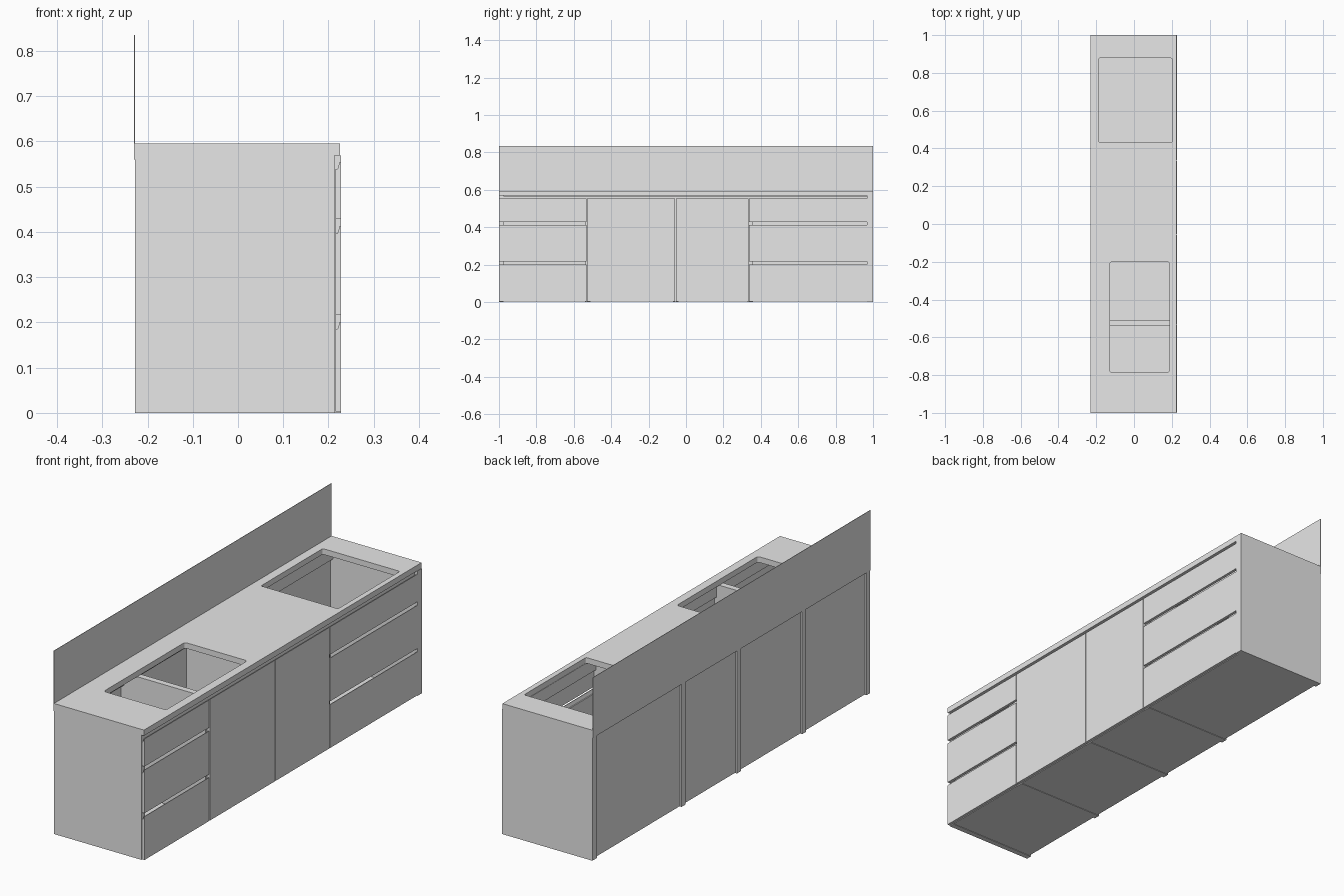
import bpy, bmesh
from mathutils import Vector

default = bpy.data.objects.get("Cube")
if default:
    bpy.data.objects.remove(default, do_unlink=True)

grey = bpy.data.materials.new("plain grey")
grey.use_nodes = True
grey.diffuse_color = (0.8, 0.8, 0.8, 1)
grey.node_tree.nodes["Principled BSDF"].inputs["Base Color"].default_value = (0.8, 0.8, 0.8, 1)


def add_object(name, bm):
    bmesh.ops.recalc_face_normals(bm, faces=bm.faces[:])
    mesh = bpy.data.meshes.new(name)
    bm.to_mesh(mesh)
    bm.free()
    mesh.materials.append(grey)
    obj = bpy.data.objects.new(name, mesh)
    bpy.context.scene.collection.objects.link(obj)
    return obj


def box(name, x, y, z, corner=0):
    """Box from (low, high) ranges; corner rounds the upright edges."""
    bm = bmesh.new()
    bmesh.ops.create_cube(bm, size=1)
    for v in bm.verts:
        v.co = Vector([r[0] if c < 0 else r[1] for c, r in zip(v.co, (x, y, z))])
    if corner:
        upright = [e for e in bm.edges
                   if abs(e.verts[0].co.z - e.verts[1].co.z) > 0.001]
        bmesh.ops.bevel(bm, geom=upright, offset=corner, segments=4,
                        profile=0.5, affect='EDGES')
    return add_object(name, bm)


def extrude_y(name, profile, y):
    """Extrude an x-z profile along y."""
    bm = bmesh.new()
    face = bm.faces.new([bm.verts.new((px, y[0], pz)) for px, pz in profile])
    grown = bmesh.ops.extrude_face_region(bm, geom=[face])["geom"]
    bmesh.ops.translate(bm, vec=(0, y[1] - y[0], 0),
                        verts=[v for v in grown if isinstance(v, bmesh.types.BMVert)])
    return add_object(name, bm)


INNER, OUTER = 0.215, 0.228
BACK = -0.228
UNDER = 0.569      # underside of the worktop
TOP = 0.595


def front(name, y, z):
    """Door or drawer front with a slanted finger grip along its top."""
    grip = z[1] - 0.016
    extrude_y(name, [(INNER, z[0]), (OUTER, z[0]), (OUTER, z[1]),
                     (OUTER - 0.003, z[1]), (INNER + 0.005, grip), (INNER, grip)], y)


# Worktop with two rounded cut-outs
worktop = box("worktop", (BACK, 0.226), (-1, 1), (UNDER, TOP))
cutters = [box("sink_cutter", (-0.128, 0.187), (-0.785, -0.2), (0.5, 0.7), 0.012),
           box("hob_cutter", (-0.187, 0.202), (0.432, 0.878), (0.5, 0.7), 0.008)]
for cutter in cutters:
    mod = worktop.modifiers.new("cut_out", 'BOOLEAN')
    mod.operation = 'DIFFERENCE'
    mod.solver = 'EXACT'
    mod.object = cutter
    cutter.hide_render = True
bpy.context.view_layer.update()
graph = bpy.context.evaluated_depsgraph_get()
worktop_mesh = bpy.data.meshes.new_from_object(worktop.evaluated_get(graph))
worktop.modifiers.clear()
worktop.data = worktop_mesh
for cutter in cutters:
    bpy.data.objects.remove(cutter, do_unlink=True)

# Splash panel behind the worktop
box("splash_panel", (-0.23, BACK), (-1, 1), (0.56, 0.835))

# Carcass: end panels, dividers, floor
box("right_end_panel", (BACK, 0.213), (-1, -0.975), (0, UNDER))
box("left_end_panel", (BACK, OUTER), (0.968, 1), (0, UNDER))
for i, y in enumerate((-0.525, -0.055, 0.343)):
    box(f"divider_{i + 1}", (BACK, 0.213), (y - 0.014, y + 0.014), (0, UNDER - 0.002))
box("floor_panel", (-0.22, 0.213), (-0.98, 0.975), (0.002, 0.025))

# Recessed back panel and top rails
box("back_panel", (-0.22, -0.212), (-0.98, 0.975), (0.002, UNDER - 0.002))
box("back_rail", (-0.212, -0.198), (-0.98, 0.975), (0.51, UNDER - 0.002))
box("front_rail", (0.203, 0.213), (-0.98, 0.975), (0.51, UNDER - 0.002))

# Drawer fronts on both sides, two doors between them
drawer_heights = ((0.003, 0.201), (0.216, 0.413), (0.429, 0.555))
for side, y in (("right", (-0.999, -0.533)), ("left", (0.338, 0.97))):
    for i, z in enumerate(drawer_heights):
        front(f"{side}_drawer_front_{i + 1}", y, z)
front("right_door", (-0.529, -0.058), (0.003, 0.555))
front("left_door", (-0.054, 0.334), (0.003, 0.555))
